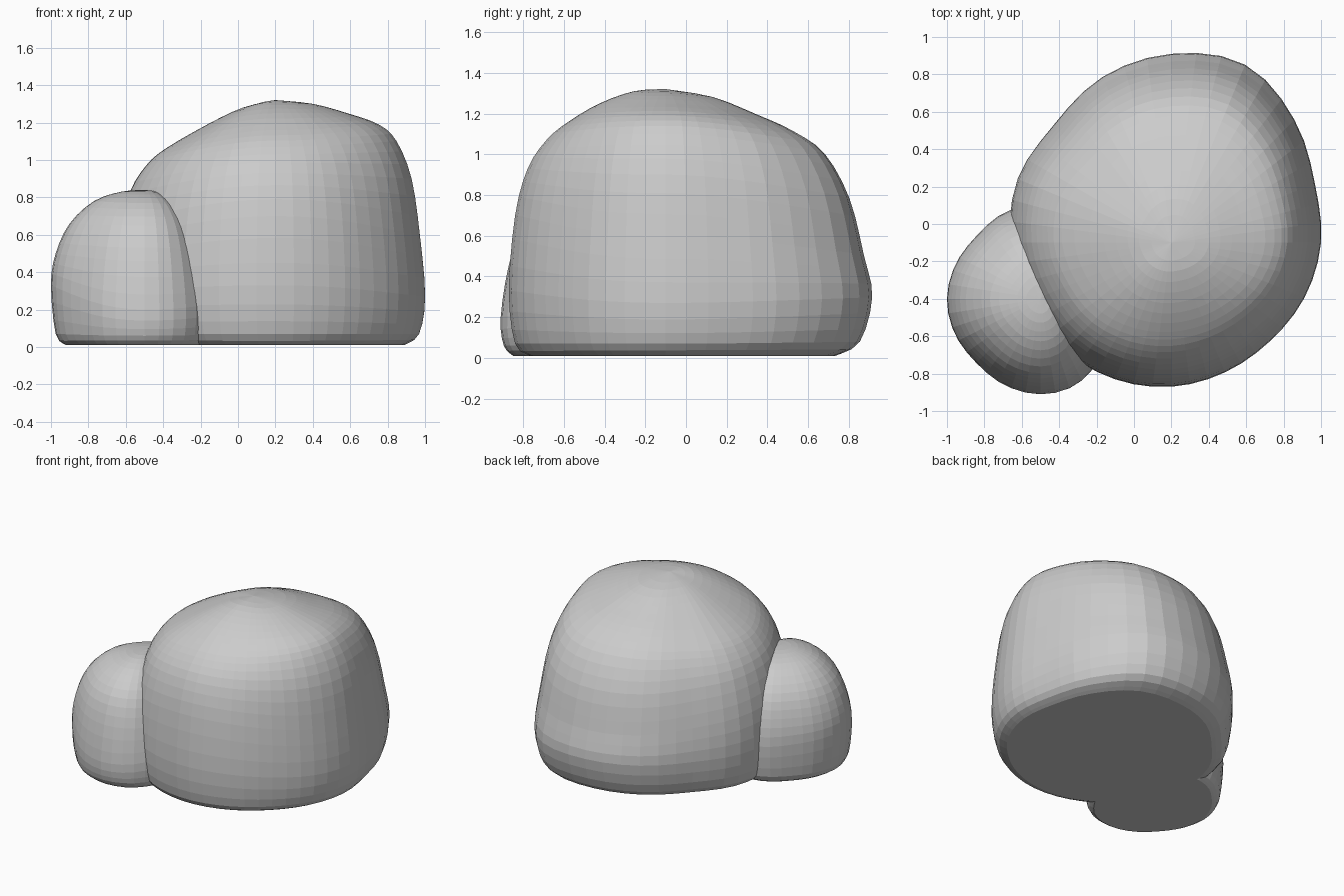
import bpy, bmesh
from math import cos, sin, pi, floor

if "Cube" in bpy.data.objects:
    bpy.data.objects.remove(bpy.data.objects["Cube"])

def spline(p, t, closed):
    """Catmull-Rom sample of a list of tuples at index position t."""
    n = len(p)
    i = floor(t)
    f = t - i
    get = (lambda k: p[k % n]) if closed else (lambda k: p[max(0, min(n - 1, k))])
    a, b, c, d = (get(i + k) for k in (-1, 0, 1, 2))
    return [0.5 * (2 * B + (C - A) * f + (2 * A - 5 * B + 4 * C - D) * f * f
                   + (3 * B - A - 3 * C + D) * f ** 3) for A, B, C, D in zip(a, b, c, d)]

def boulder(name, centre, outline, profiles, segs, sub):
    """Sweep four side profiles (right, back, left, front) around a plan outline."""
    bm = bmesh.new()
    steps = (len(profiles[0]) - 1) * sub
    rings = []
    for j in range(steps):
        ring = []
        for s in range(segs):
            a = 2 * pi * s / segs
            reach = spline([(d,) for d in outline], s * len(outline) / segs, True)[0]
            q = int(s * 4 / segs)
            w = sin(a - q * pi / 2) ** 2
            r0, z0 = spline(profiles[q], j / sub, False)
            r1, z1 = spline(profiles[(q + 1) % 4], j / sub, False)
            r = reach * (r0 * (1 - w) + r1 * w)
            ring.append(bm.verts.new((centre[0] + r * cos(a), centre[1] + r * sin(a),
                                      max(0.0, z0 * (1 - w) + z1 * w))))
        rings.append(ring)
    for lo, hi in zip(rings, rings[1:]):
        for s in range(segs):
            t = (s + 1) % segs
            bm.faces.new((lo[s], lo[t], hi[t], hi[s]))
    # Crown and flat underside
    top = bm.verts.new((*centre, profiles[0][-1][1]))
    for s in range(segs):
        bm.faces.new((rings[-1][s], rings[-1][(s + 1) % segs], top))
    bm.faces.new(rings[0][::-1])
    bmesh.ops.recalc_face_normals(bm, faces=bm.faces)
    me = bpy.data.meshes.new(name)
    bm.to_mesh(me)
    bm.free()
    ob = bpy.data.objects.new(name, me)
    bpy.context.collection.objects.link(ob)
    return ob

# Large boulder
boulder("large_boulder", (0.2, -0.1),
        [.80, .83, .93, 1.03, 1.01, .96, .89, .89, .86, .82, .81, .79, .77, .75, .745, .77],
        [[(.86, .01), (.96, .07), (1, .27), (.965, .6), (.91, .9), (.81, 1.1),
          (.69, 1.19), (.48, 1.25), (.25, 1.30), (0, 1.32)],
         [(.82, .01), (.94, .08), (1, .30), (.96, .5), (.89, .78), (.77, 1.0),
          (.62, 1.11), (.45, 1.19), (.23, 1.28), (0, 1.32)],
         [(.86, .01), (.96, .07), (1, .30), (.98, .58), (.90, .83), (.80, .97),
          (.68, 1.06), (.42, 1.19), (.2, 1.28), (0, 1.32)],
         [(.86, .01), (.96, .07), (1, .33), (.96, .7), (.88, .93), (.76, 1.07),
          (.62, 1.16), (.42, 1.25), (.2, 1.31), (0, 1.32)]],
        48, 3)

# Small boulder leaning against its front left side
boulder("small_boulder", (-0.5, -0.4),
        [.45, .45, .47, .49, .50, .50, .48, .49, .50, .495, .485, .50, .51, .50, .46, .44],
        [[(.84, .01), (.94, .07), (.95, .25), (.82, .45), (.64, .62), (.42, .75), (.2, .82), (0, .84)],
         [(.84, .01), (.95, .07), (1, .30), (.94, .5), (.80, .66), (.54, .78), (.25, .83), (0, .84)],
         [(.84, .01), (.95, .07), (1, .33), (.95, .5), (.80, .66), (.54, .78), (.25, .83), (0, .84)],
         [(.88, .01), (.97, .06), (1, .20), (.92, .46), (.78, .65), (.54, .77), (.25, .83), (0, .84)]],
        40, 3)
